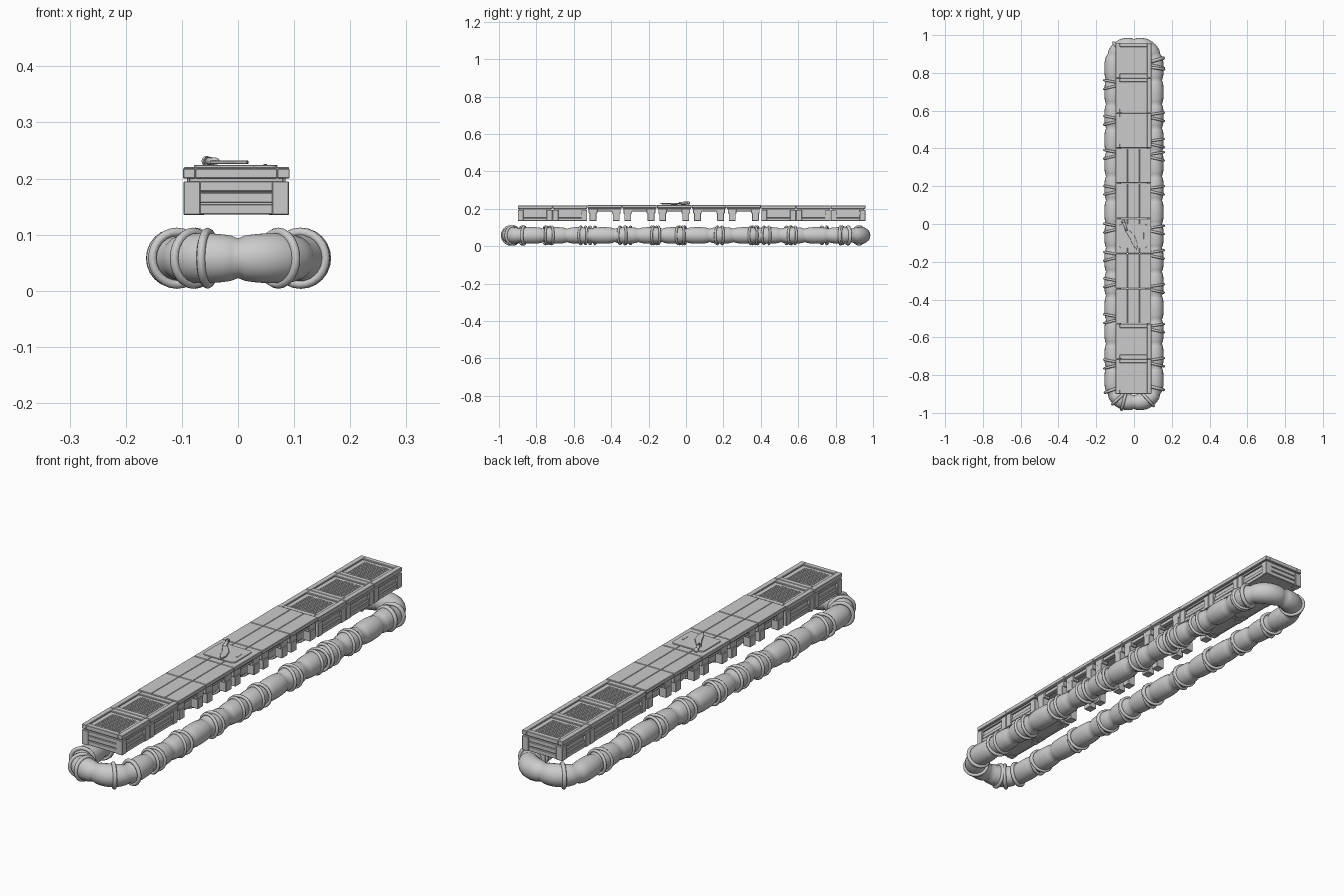
import bpy, bmesh, math
from mathutils import Vector, Matrix

cube = bpy.data.objects.get("Cube")
if cube:
    bpy.data.objects.remove(cube)

grey = bpy.data.materials.new("light grey")
grey.use_nodes = True
grey.diffuse_color = (0.6, 0.6, 0.6, 1)
grey.node_tree.nodes["Principled BSDF"].inputs["Base Color"].default_value = (0.6, 0.6, 0.6, 1)

UNIT = 0.186          # length of one crate or table
START = -0.9          # front end of the row
CX = -0.003           # centre of the row
TUBE_Z = 0.058
SIDE_X, END_Y, CORNER = 0.112, 0.943, 0.09


def finish(name, bm, bevel=0, smooth=False):
    bmesh.ops.recalc_face_normals(bm, faces=bm.faces)
    mesh = bpy.data.meshes.new(name)
    bm.to_mesh(mesh)
    bm.free()
    mesh.materials.append(grey)
    ob = bpy.data.objects.new(name, mesh)
    bpy.context.collection.objects.link(ob)
    if bevel:
        mod = ob.modifiers.new("soft edges", "BEVEL")
        mod.width, mod.segments = bevel, 1
    if smooth:
        for p in mesh.polygons:
            p.use_smooth = True
    return ob


def box(bm, x0, x1, y0, y1, z0, z1):
    size = Matrix.Diagonal((x1 - x0, y1 - y0, z1 - z0, 1))
    move = Matrix.Translation(((x0 + x1) / 2, (y0 + y1) / 2, (z0 + z1) / 2))
    bmesh.ops.create_cube(bm, size=1, matrix=move @ size)


def prism(bm, outline, z0, z1):
    face = bm.faces.new([bm.verts.new((x, y, z0)) for x, y in outline])
    out = bmesh.ops.extrude_face_region(bm, geom=[face])
    verts = [v for v in out["geom"] if isinstance(v, bmesh.types.BMVert)]
    bmesh.ops.translate(bm, vec=(0, 0, z1 - z0), verts=verts)


# Slatted crate with a framed lid and a fine grille
def crate(name, y):
    h = UNIT / 2
    bm = bmesh.new()
    box(bm, CX - .084, CX + .084, y - h + .008, y + h - .008, .137, .212)
    for sx in (-1, 1):
        for sy in (-1, 1):
            x, yy = CX + sx * .079, y + sy * (h - .016)
            box(bm, x - .015, x + .015, yy - .015, yy + .015, .135, .195)
        x = CX + sx * .087
        box(bm, x - .004, x + .004, y - h + .03, y + h - .03, .135, .15)
        box(bm, x - .004, x + .004, y - h + .03, y + h - .03, .185, .195)
        box(bm, x - .002, x + .002, y - h + .03, y + h - .03, .152, .168)
    for sy in (-1, 1):
        yy = y + sy * (h - .006)
        for z in (.136, .157, .177):
            box(bm, CX - .065, CX + .065, yy - .003, yy + .003, z, z + .018)
    # lid frame
    for s in (-1, 1):
        x, yy = CX + s * .084, y + s * (h - .0115)
        box(bm, x - .011, x + .011, y - h + .001, y + h - .001, .2, .218)
        box(bm, CX - .073, CX + .073, yy - .0105, yy + .0105, .2, .218)
    ob = finish(name, bm, .0015)
    bm = bmesh.new()
    for i in range(16):
        x = CX - .058 + i * .0074
        box(bm, x, x + .005, y - .058, y + .058, .211, .2135)
    finish(name + "_grille", bm)
    return ob


# Low plank table with corner legs
def table(name, y):
    h = UNIT / 2
    bm = bmesh.new()
    box(bm, CX - .09, CX + .09, y - h + .003, y + h - .003, .2, .214)
    for i in range(3):
        x = CX - .0945 + i * .063
        box(bm, x + .0006, x + .0624, y - h + .001, y + h - .001, .205, .2205)
    for sx in (-1, 1):
        for sy in (-1, 1):
            x, yy = CX + sx * .074, y + sy * .062
            box(bm, x - .017, x + .017, yy - .018, yy + .018, .135, .178)
            box(bm, x - .014, x + .014, yy - .023, yy + .023, .176, .202)
    for s in (-1, 1):
        x = CX + s * .074
        box(bm, x - .009, x + .009, y - .05, y + .05, .186, .202)
    finish(name, bm, .0015)


for i in range(10):
    y = START + UNIT * (i + .5)
    if i < 2 or i > 6:
        crate(f"crate_{i + 1}", y)
    else:
        table(f"table_{i + 1}", y)

# Cutting board with rounded corners and a raised grip
outline = []
for k, (sx, sy) in enumerate(((1, 1), (-1, 1), (-1, -1), (1, -1))):
    for j in range(5):
        a = math.radians(90 * k + 22.5 * j)
        outline.append((-.004 + sx * .06 + .014 * math.cos(a),
                        -.064 + sy * .05 + .014 * math.sin(a)))
bm = bmesh.new()
prism(bm, outline, .22, .2245)
box(bm, .045, .052, -.08, -.045, .224, .226)
finish("cutting_board", bm, .001)

# Knife lying across the board
bm = bmesh.new()
prism(bm, [(-.05, -.03), (-.03, -.026), (.005, -.065), (.019, -.105),
           (.016, -.138), (-.004, -.115), (-.022, -.075)], .226, .232)
finish("knife_blade", bm, .001)
bm = bmesh.new()
a, b = Vector((-.056, .012, .231)), Vector((-.038, -.036, .231))
turn = (b - a).to_track_quat('Z', 'Y').to_matrix().to_4x4()
place = Matrix.Translation((a + b) / 2) @ turn
bmesh.ops.create_cone(bm, cap_ends=True, segments=10, radius1=.008, radius2=.006,
                      depth=(b - a).length, matrix=place)
bmesh.ops.create_uvsphere(bm, u_segments=10, v_segments=6, radius=.0095,
                          matrix=Matrix.Translation(a))
finish("knife_handle", bm, smooth=True)


# Rounded rectangle path: position and heading at a distance, from front centre
def path(s):
    flat, arc = SIDE_X - CORNER, CORNER * math.pi / 2
    side = 2 * (END_Y - CORNER)
    half = 2 * (flat + arc) + side
    s %= 2 * half
    mirror = s > half
    if mirror:
        s = 2 * half - s
    if s < flat:
        x, y, a = s, -END_Y, 0
    elif s < flat + arc:
        a = (s - flat) / CORNER
        x, y = flat + CORNER * math.sin(a), -END_Y + CORNER * (1 - math.cos(a))
    elif s < flat + arc + side:
        x, y, a = SIDE_X, -END_Y + CORNER + s - flat - arc, math.pi / 2
    elif s < half - flat:
        a = math.pi / 2 + (s - flat - arc - side) / CORNER
        x, y = flat + CORNER * math.sin(a), END_Y - CORNER * (1 + math.cos(a))
    else:
        x, y, a = half - s, END_Y, math.pi
    return Vector((-x if mirror else x, y, TUBE_Z)), (-a if mirror else a)


# Float tube pinched into sausage-like segments
HALF = 2 * (SIDE_X - CORNER + CORNER * math.pi / 2) + 2 * (END_Y - CORNER)
BEADS, STEPS, SIDES = 32, 10, 18
bead = 2 * HALF / BEADS
bm = bmesh.new()
rings = []
for i in range(BEADS * STEPS):
    s = i * bead / STEPS
    p, a = path(s)
    r = .036 + .009 * abs(math.sin(math.pi * s / bead)) ** .5
    out = Vector((math.sin(a), -math.cos(a), 0))
    rings.append([bm.verts.new(p + out * r * math.cos(t) + Vector((0, 0, r * math.sin(t))))
                  for t in (2 * math.pi * k / SIDES for k in range(SIDES))])
for i, ring in enumerate(rings):
    nxt = rings[(i + 1) % len(rings)]
    for k in range(SIDES):
        m = (k + 1) % SIDES
        bm.faces.new((ring[k], ring[m], nxt[m], nxt[k]))
finish("float_tube", bm, smooth=True)


# Rope loops tied round the tube
def rope(name, s, tilt, thick=.0065):
    p, a = path(s)
    bpy.ops.mesh.primitive_torus_add(
        major_segments=24, minor_segments=8, major_radius=.0465, minor_radius=thick,
        location=p, rotation=(0, math.pi / 2, a + math.radians(tilt)))
    ob = bpy.context.object
    ob.name = name
    ob.data.materials.append(grey)
    bpy.ops.object.shade_smooth()


def along(y):
    return SIDE_X - CORNER + CORNER * math.pi / 2 + y + END_Y - CORNER


right_ties = (-.73, -.55, -.34, -.16, -.03, .18, .36, .43, .57, .85)
left_ties = (-.74, -.5, -.31, -.17, -.02, .18, .37, .55, .74)
for i, y in enumerate(right_ties):
    for k, tilt in enumerate((-13, 9)):
        rope(f"left_rope_{i + 1}_{k + 1}", along(y) + (k - .5) * .026, tilt)
for i, y in enumerate(left_ties):
    for k, tilt in enumerate((-11, 14)):
        rope(f"right_rope_{i + 1}_{k + 1}", -along(y) + (k - .5) * .026, tilt)
for i, (s, tilt) in enumerate(((.075, 8), (.15, -6), (-.055, 6), (-.085, -6), (-.14, 5),
                               (HALF - .15, 8), (HALF - .19, -8), (HALF + .08, 6))):
    rope(f"end_rope_{i + 1}", s, tilt, .008)
